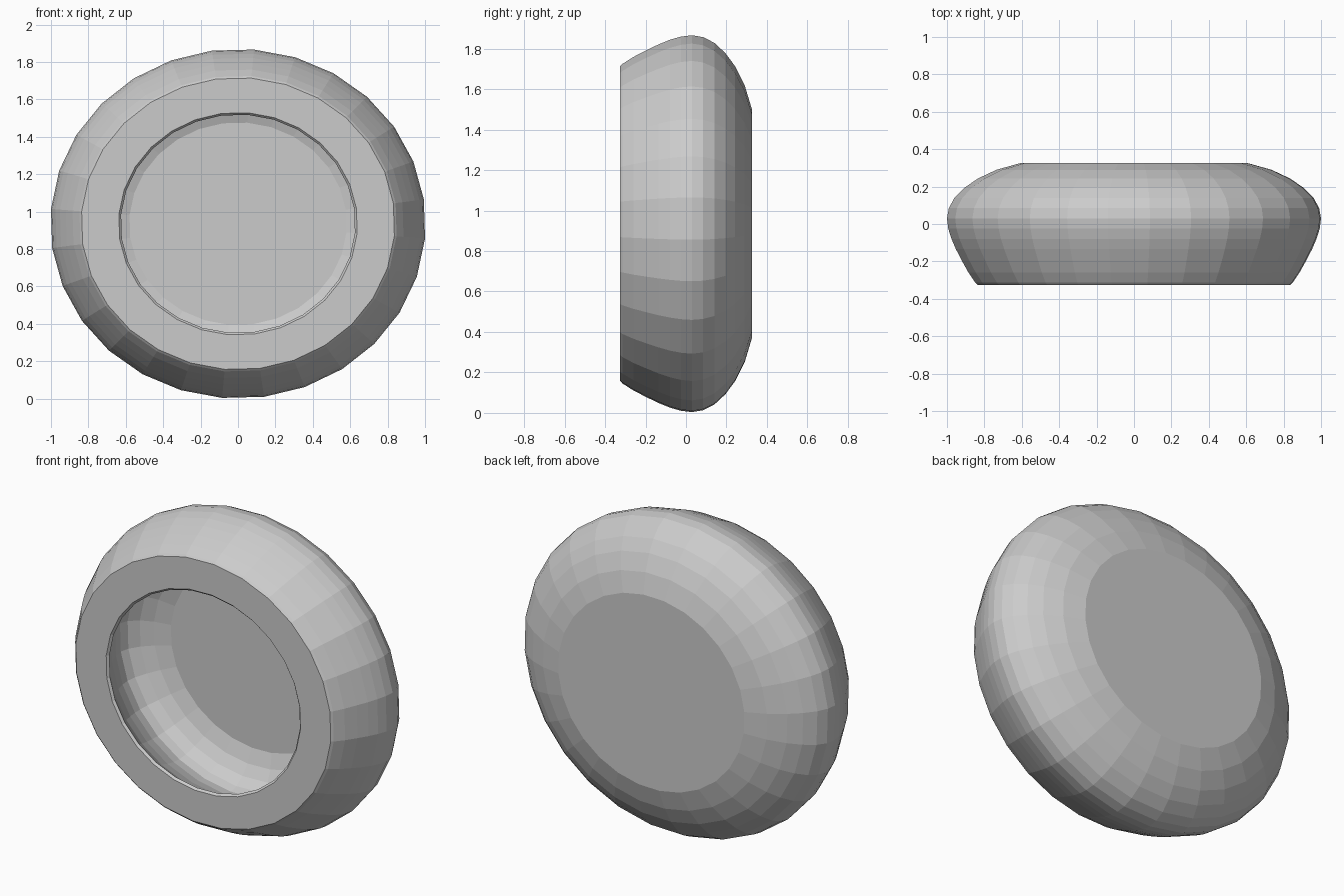
import bpy, bmesh, math

if "Cube" in bpy.data.objects:
    bpy.data.objects.remove(bpy.data.objects["Cube"])

SIDES = 28
RX, RZ, CZ = 1.0035, 0.9345, 0.935
START = math.radians(8)

# Half section (radius, y): cavity floor, undercut wall, front rim, outer shell, back
profile = [
    (0.58, 0.20), (0.67, 0.17), (0.735, 0.13), (0.78, 0.08), (0.795, 0.03),
    (0.785, -0.03), (0.755, -0.11), (0.71, -0.20), (0.625, -0.312), (0.637, -0.325),
    (0.836, -0.325), (0.848, -0.314),
    (0.885, -0.26), (0.921, -0.195), (0.952, -0.135), (0.976, -0.08), (0.993, -0.025),
    (1.0, 0.03), (0.990, 0.085), (0.960, 0.14), (0.905, 0.195), (0.835, 0.243),
    (0.735, 0.29), (0.61, 0.325),
]

bm = bmesh.new()
rings = []
for r, y in profile:
    ring = []
    for i in range(SIDES):
        a = START + math.tau * i / SIDES
        ring.append(bm.verts.new((RX * r * math.cos(a), y, CZ + RZ * r * math.sin(a))))
    rings.append(ring)

# Skin neighbouring rings
for a, b in zip(rings, rings[1:]):
    for i in range(SIDES):
        j = (i + 1) % SIDES
        bm.faces.new((a[i], a[j], b[j], b[i]))

# Cavity floor and flat back
bm.faces.new(rings[0])
bm.faces.new(rings[-1])
bmesh.ops.recalc_face_normals(bm, faces=bm.faces)

mesh = bpy.data.meshes.new("hollow_dish")
bm.to_mesh(mesh)
bm.free()
bpy.context.collection.objects.link(bpy.data.objects.new("hollow_dish", mesh))
